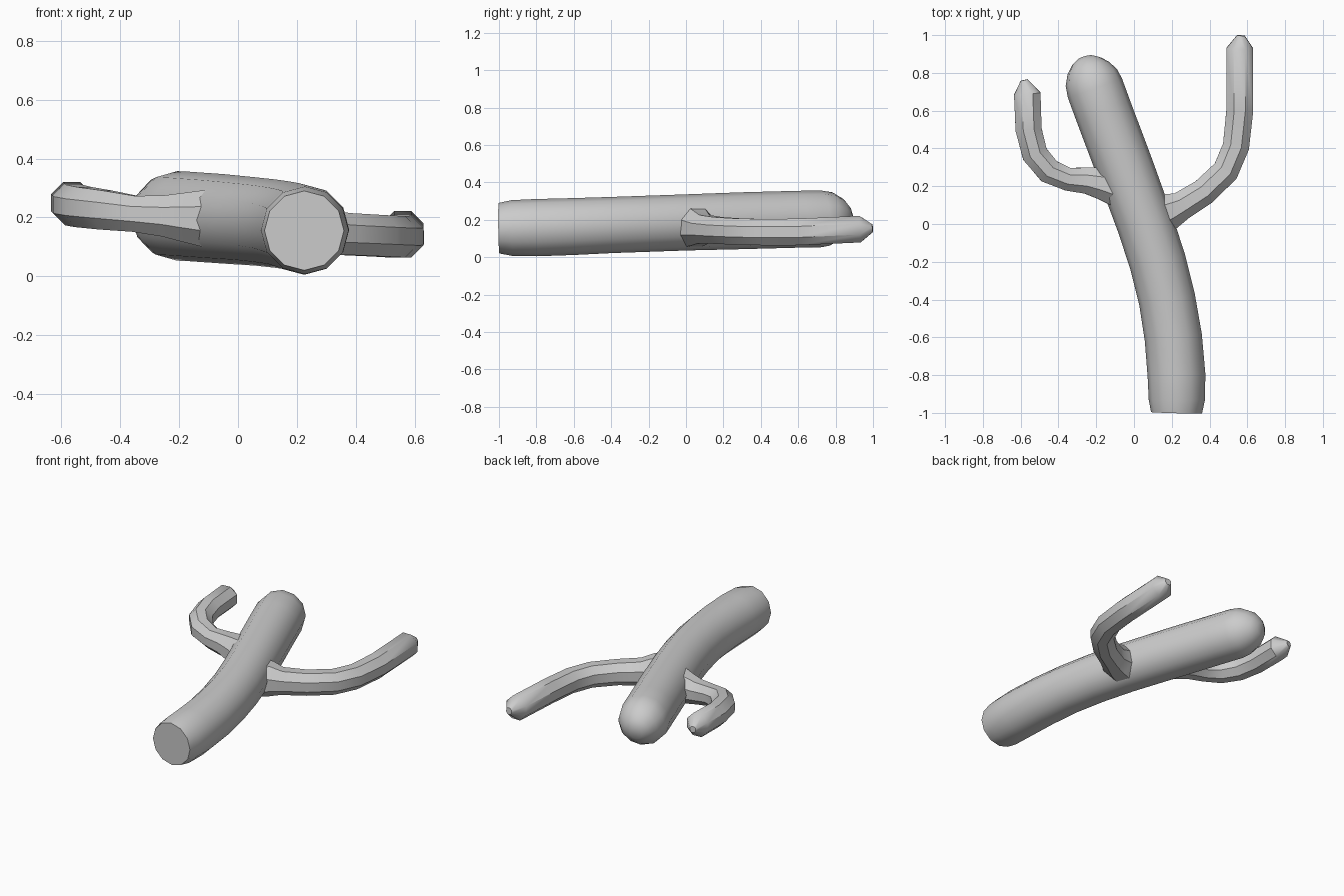
import bpy, bmesh, math
from mathutils import Vector

if "Cube" in bpy.data.objects:
    bpy.data.objects.remove(bpy.data.objects["Cube"], do_unlink=True)

grey = bpy.data.materials.new("plain grey")
grey.use_nodes = True
colour = (0.6, 0.6, 0.6, 1)
grey.diffuse_color = colour
grey.node_tree.nodes["Principled BSDF"].inputs["Base Color"].default_value = colour


def tube(name, path, sides, turn=0.0, angle=40):
    """Sweep a regular polygon along (x, y, z, radius) stations and cap both ends."""
    pts = [Vector(p[:3]) for p in path]
    bm = bmesh.new()
    rings = []
    for i, p in enumerate(pts):
        t = (pts[min(i + 1, len(pts) - 1)] - pts[max(i - 1, 0)]).normalized()
        side = t.cross(Vector((0, 0, 1))).normalized()
        up = side.cross(t)
        ring = []
        for k in range(sides):
            a = 2 * math.pi * (k + turn) / sides
            ring.append(bm.verts.new(p + path[i][3] * (math.cos(a) * side + math.sin(a) * up)))
        rings.append(ring)
    for a, b in zip(rings, rings[1:]):
        for k in range(sides):
            n = (k + 1) % sides
            bm.faces.new((a[k], a[n], b[n], b[k]))
    bm.faces.new(rings[0])
    bm.faces.new(rings[-1])
    bmesh.ops.recalc_face_normals(bm, faces=bm.faces)
    mesh = bpy.data.meshes.new(name)
    bm.to_mesh(mesh)
    bm.free()
    mesh.materials.append(grey)
    ob = bpy.data.objects.new(name, mesh)
    bpy.context.collection.objects.link(ob)
    bpy.ops.object.select_all(action='DESELECT')
    ob.select_set(True)
    bpy.context.view_layer.objects.active = ob
    bpy.ops.object.shade_smooth_by_angle(angle=math.radians(angle))
    return ob


# Main trunk: flat cut base, gentle bend, rounded tip
tube("trunk", [
    (0.225, -1.0, 0.155, 0.135), (0.227, -0.93, 0.156, 0.149), (0.225, -0.8, 0.158, 0.153),
    (0.208, -0.6, 0.164, 0.152), (0.175, -0.4, 0.172, 0.150), (0.125, -0.2, 0.179, 0.150),
    (0.060, 0.0, 0.186, 0.150), (-0.050, 0.3, 0.195, 0.152), (-0.163, 0.6, 0.203, 0.152),
    (-0.207, 0.72, 0.205, 0.152), (-0.226, 0.775, 0.204, 0.143),
    (-0.242, 0.825, 0.198, 0.115), (-0.252, 0.86, 0.192, 0.080), (-0.258, 0.882, 0.188, 0.040),
], 12)

# Long arm on the left, flared where it leaves the trunk
tube("left_arm", [
    (0.10, 0.035, 0.165, 0.120), (0.185, 0.065, 0.158, 0.105), (0.25, 0.095, 0.15, 0.082),
    (0.37, 0.17, 0.143, 0.077), (0.485, 0.28, 0.137, 0.076), (0.54, 0.41, 0.134, 0.076),
    (0.56, 0.60, 0.135, 0.077), (0.56, 0.93, 0.150, 0.077), (0.566, 0.998, 0.155, 0.022),
], 8, 0.5)

# Short hooked arm on the right, pinched at the elbow
tube("right_arm", [
    (-0.08, 0.19, 0.195, 0.110), (-0.17, 0.215, 0.200, 0.092), (-0.25, 0.230, 0.205, 0.076),
    (-0.35, 0.237, 0.212, 0.066), (-0.45, 0.280, 0.225, 0.072), (-0.525, 0.37, 0.235, 0.074),
    (-0.558, 0.50, 0.242, 0.075), (-0.565, 0.69, 0.250, 0.076), (-0.582, 0.762, 0.253, 0.020),
], 8, 0.5)
